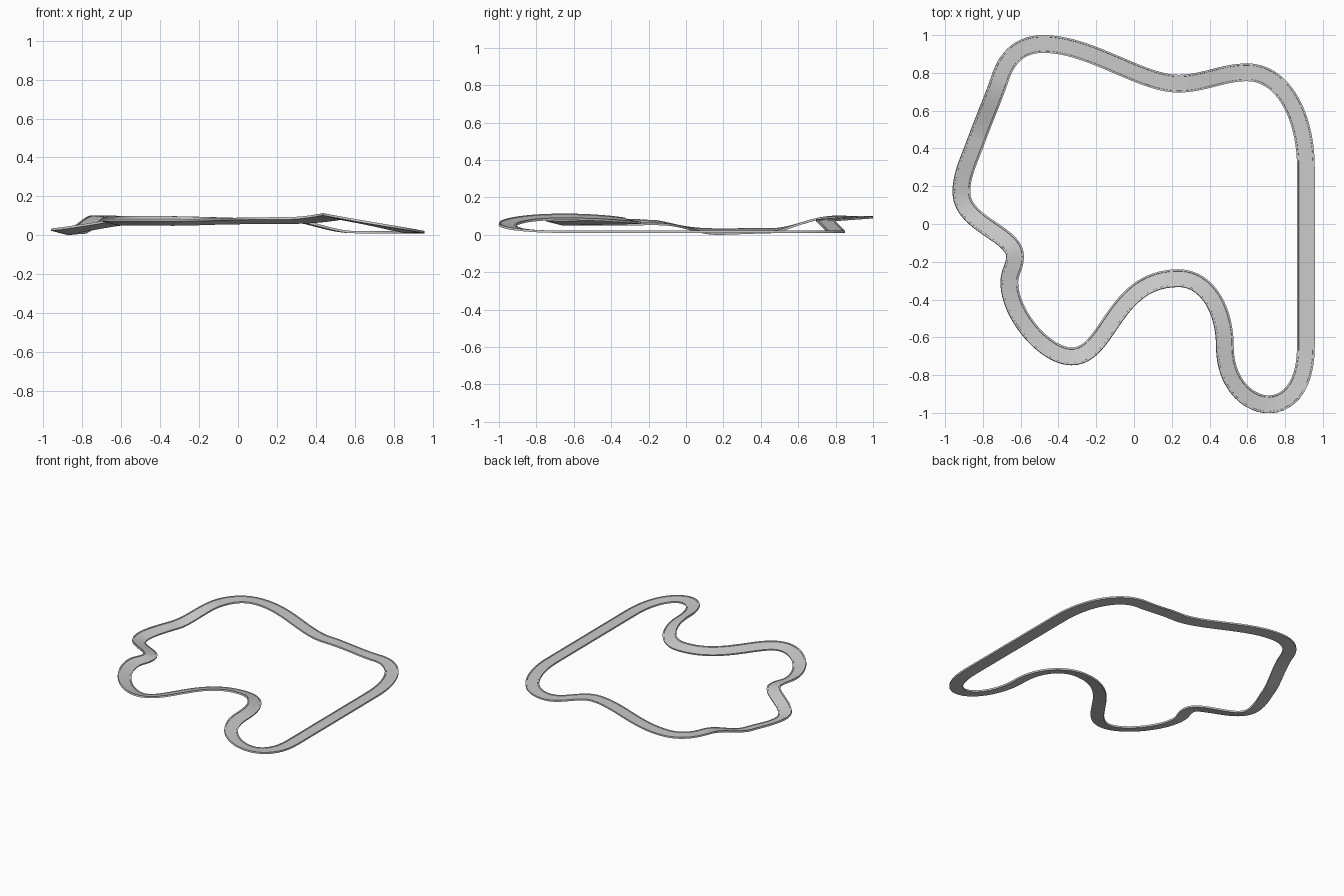
import bpy
import bmesh
import math
from mathutils import Vector

cube = bpy.data.objects.get("Cube")
if cube:
    bpy.data.objects.remove(cube, do_unlink=True)

# Centre line knots: x, y, height, bank, heading in degrees, handle in, handle out
KNOTS = [
    (.91, -.65, .017, 0, 270, .3, .45),
    (.481, -.65, .097, .012, 90, .36, .2),
    (.235, -.287, .076, .012, 180, .15, .35),
    (-.33, -.701, .067, .012, 180, .2, .14),
    (-.66, -.31, .068, .012, 90, .17, .06),
    (-.63, -.17, .066, .008, 90, .06, .12),
    (-.914, .17, .018, .012, 90, .17, .09),
    (-.836, .44, .022, .009, 70, .1, .12),
    (-.706, .78, .094, .003, 71, .13, .1),
    (-.48, .953, .094, 0, 0, .13, .25),
    (.235, .743, .079, 0, 0, .2, .13),
    (.60, .803, .017, 0, 0, .13, .19),
    (.91, .3, .017, 0, 270, .27, .3),
]
STEPS = 24

# Road section: offset to the left, height; a thin raised curb on each edge
HALF = [(.047, -.006), (.047, .006), (.038, .006), (.037, .003)]
SECTION = HALF + [(-u, v) for u, v in reversed(HALF)]


def handle(knot, length):
    x, y, z, bank, heading = knot[:5]
    a = math.radians(heading)
    return Vector((x + length * math.cos(a), y + length * math.sin(a), z, bank))


def bezier(a, b, c, d, t):
    s = 1 - t
    point = a * s**3 + b * 3 * s * s * t + c * 3 * s * t * t + d * t**3
    tangent = (b - a) * s * s + (c - b) * 2 * s * t + (d - c) * t * t
    return point, tangent


# Sweep the section round the closed centre line
bm = bmesh.new()
rings = []
for i, start in enumerate(KNOTS):
    end = KNOTS[(i + 1) % len(KNOTS)]
    ctrl = (handle(start, 0), handle(start, start[6]),
            handle(end, -end[5]), handle(end, 0))
    for k in range(STEPS):
        p, tan = bezier(*ctrl, k / STEPS)
        forward = Vector(tan[:3]).normalized()
        left = Vector((-tan[1], tan[0], 0)).normalized()
        left = (left + Vector((0, 0, p[3] / HALF[0][0]))).normalized()
        up = forward.cross(left).normalized()
        centre = Vector(p[:3])
        rings.append([bm.verts.new(centre + left * u + up * v) for u, v in SECTION])

n = len(SECTION)
for i, ring in enumerate(rings):
    following = rings[(i + 1) % len(rings)]
    for j in range(n):
        k = (j + 1) % n
        bm.faces.new((ring[j], ring[k], following[k], following[j]))
bmesh.ops.recalc_face_normals(bm, faces=bm.faces)

# Rest the lowest edge on the ground
drop = min(v.co.z for v in bm.verts)
bmesh.ops.translate(bm, verts=bm.verts, vec=(0, 0, -drop))

mesh = bpy.data.meshes.new("circuit_road")
bm.to_mesh(mesh)
bm.free()
road = bpy.data.objects.new("circuit_road", mesh)
bpy.context.collection.objects.link(road)

grey = bpy.data.materials.new("light_grey")
grey.use_nodes = True
colour = (.6, .6, .6, 1)
grey.diffuse_color = colour
grey.node_tree.nodes["Principled BSDF"].inputs["Base Color"].default_value = colour
mesh.materials.append(grey)

bpy.context.view_layer.objects.active = road
road.select_set(True)
bpy.ops.object.shade_smooth_by_angle(angle=math.radians(30))
